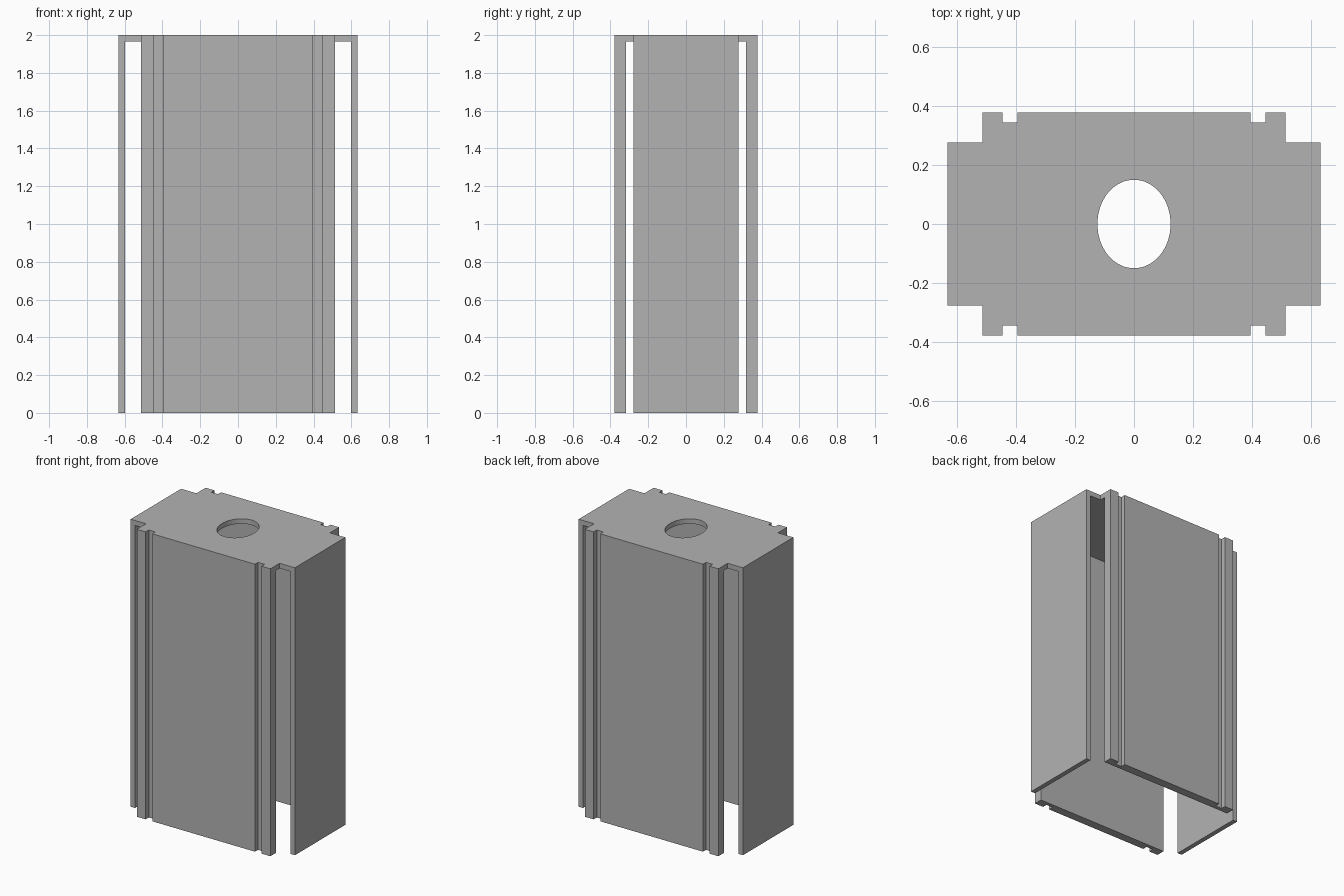
import bpy
import bmesh
from math import cos, sin, tau, radians

cube = bpy.data.objects.get("Cube")
if cube:
    bpy.data.objects.remove(cube, do_unlink=True)

GREY = (0.45, 0.45, 0.45, 1.0)
grey = bpy.data.materials.new("plain grey")
grey.use_nodes = True
grey.diffuse_color = GREY
grey.node_tree.nodes["Principled BSDF"].inputs["Base Color"].default_value = GREY


def prism(name, outline, bottom, top):
    """Extrude a closed outline in plan from bottom to top."""
    bm = bmesh.new()
    face = bm.faces.new([bm.verts.new((x, y, bottom)) for x, y in outline])
    new = bmesh.ops.extrude_face_region(bm, geom=[face])["geom"]
    moved = [v for v in new if isinstance(v, bmesh.types.BMVert)]
    bmesh.ops.translate(bm, verts=moved, vec=(0, 0, top - bottom))
    bmesh.ops.recalc_face_normals(bm, faces=bm.faces)
    mesh = bpy.data.meshes.new(name)
    bm.to_mesh(mesh)
    bm.free()
    mesh.materials.append(grey)
    obj = bpy.data.objects.new(name, mesh)
    bpy.context.collection.objects.link(obj)
    return obj


def cut(target, cutter):
    """Subtract the cutter from the target and discard it."""
    cutter.hide_render = True
    mod = target.modifiers.new("cut", "BOOLEAN")
    mod.operation = "DIFFERENCE"
    mod.solver = "EXACT"
    mod.object = cutter
    bpy.context.view_layer.objects.active = target
    bpy.ops.object.modifier_apply(modifier=mod.name)
    bpy.data.objects.remove(cutter, do_unlink=True)


# Plan outline: one quarter with stepped corner and groove, mirrored four ways
quarter = [(0.632, 0.277), (0.514, 0.277), (0.514, 0.378), (0.446, 0.378),
           (0.446, 0.344), (0.395, 0.344), (0.395, 0.378)]
right_half = [(x, -y) for x, y in reversed(quarter)] + quarter
outline = right_half + [(-x, -y) for x, y in right_half]
housing = prism("grooved_housing", outline, 0, 2)

# Open-bottomed cavity, wide enough to open the vertical corner slots
w, d = 0.599, 0.318
cut(housing, prism("cavity", [(w, -d), (w, d), (-w, d), (-w, -d)], -0.1, 1.965))

# Oval hole through the roof
steps = 64
oval = [(0.124 * cos(tau * i / steps), 0.15 * sin(tau * i / steps))
        for i in range(steps)]
cut(housing, prism("roof_hole", oval, 1.9, 2.1))

# Smooth hole wall, crisp edges elsewhere
bpy.ops.object.select_all(action="DESELECT")
housing.select_set(True)
bpy.context.view_layer.objects.active = housing
bpy.ops.object.shade_smooth_by_angle(angle=radians(30))
